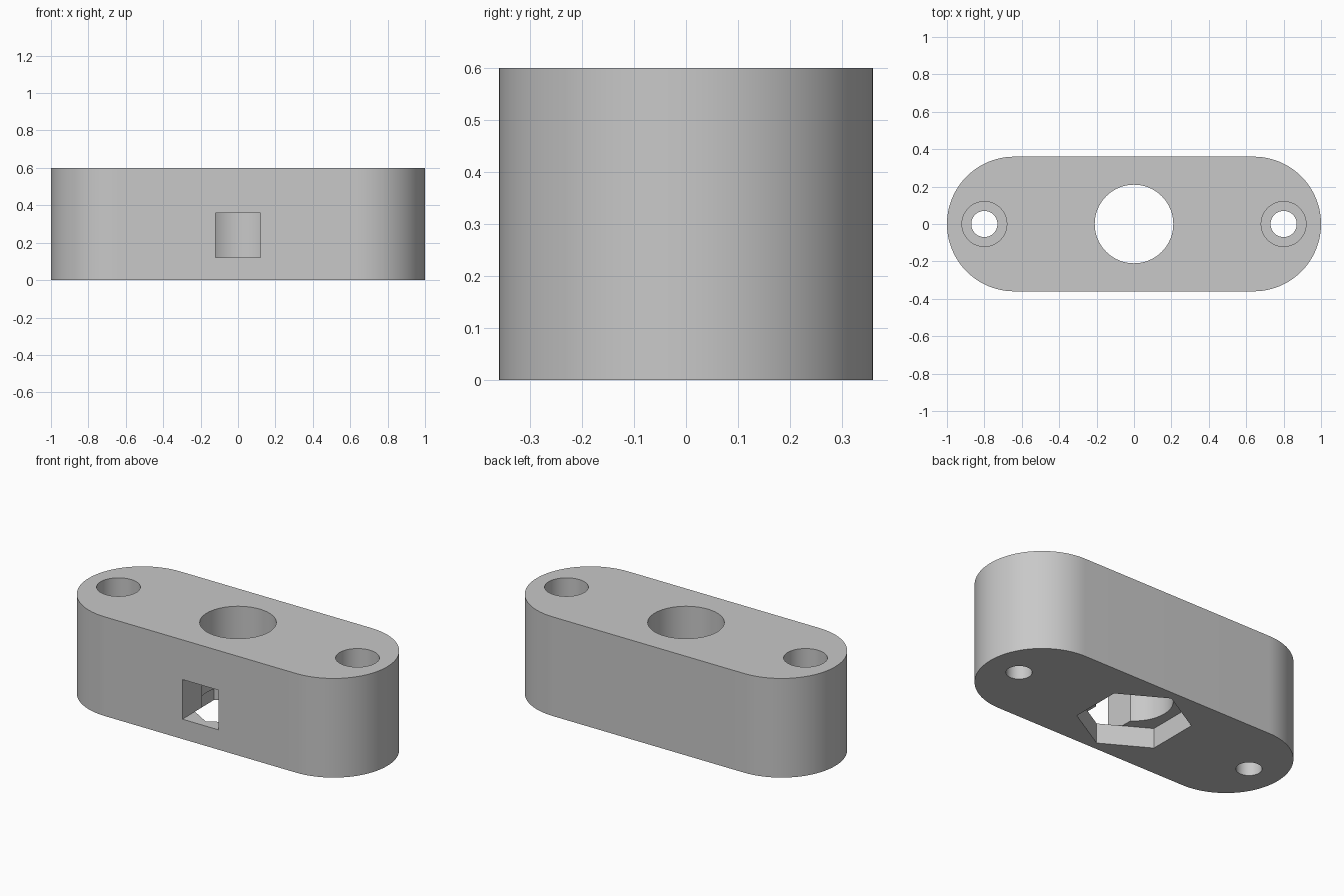
import bpy
import bmesh
from math import cos, sin, pi, radians

cube = bpy.data.objects.get("Cube")
if cube:
    bpy.data.objects.remove(cube, do_unlink=True)

# Main dimensions
HEIGHT = 0.6
END_RADIUS = 0.36
END_X = 1 - END_RADIUS
BOLT_X = 0.8
POCKET_DEPTH = 0.12
SEAT_Z = 0.2
OVER = 0.1

grey = bpy.data.materials.new("plain grey")
grey.use_nodes = True
colour = (0.58, 0.58, 0.58, 1)
grey.diffuse_color = colour
grey.node_tree.nodes["Principled BSDF"].inputs["Base Color"].default_value = colour


def prism(name, outline, z0, z1):
    """Extrude a closed outline between two heights."""
    bm = bmesh.new()
    face = bm.faces.new([bm.verts.new((x, y, z0)) for x, y in outline])
    top = bmesh.ops.extrude_face_region(bm, geom=[face])["geom"]
    verts = [v for v in top if isinstance(v, bmesh.types.BMVert)]
    bmesh.ops.translate(bm, verts=verts, vec=(0, 0, z1 - z0))
    bmesh.ops.recalc_face_normals(bm, faces=bm.faces)
    mesh = bpy.data.meshes.new(name)
    bm.to_mesh(mesh)
    bm.free()
    mesh.materials.append(grey)
    obj = bpy.data.objects.new(name, mesh)
    bpy.context.collection.objects.link(obj)
    return obj


def arc(x, radius, start, sweep, steps):
    return [(x + radius * cos(start + sweep * i / steps),
             radius * sin(start + sweep * i / steps)) for i in range(steps + 1)]


def ring(x, radius, sides, start=0):
    return arc(x, radius, start, 2 * pi, sides)[:-1]


# Rounded block
block = prism("mounting_block",
              arc(END_X, END_RADIUS, -pi / 2, pi, 48)
              + arc(-END_X, END_RADIUS, pi / 2, pi, 48), 0, HEIGHT)

# Central bore, with a hexagonal nut pocket underneath
cutters = [
    prism("central_bore", ring(0, 0.21, 96), -OVER, HEIGHT + OVER),
    prism("nut_pocket", ring(0, 0.31, 6, pi / 2), -OVER, POCKET_DEPTH),
]

# Square window from the front into the bore
w = 0.12
cutters.append(prism("front_window", [(-w, -0.5), (w, -0.5), (w, 0), (-w, 0)],
                     POCKET_DEPTH, POCKET_DEPTH + 2 * w))

# Bolt holes with wide recesses for the heads
for side in (-1, 1):
    x = side * BOLT_X
    cutters.append(prism("bolt_hole", ring(x, 0.07, 48), -OVER, HEIGHT + OVER))
    cutters.append(prism("bolt_head_recess", ring(x, 0.12, 64), SEAT_Z, HEIGHT + OVER))

bpy.ops.object.select_all(action="DESELECT")
bpy.context.view_layer.objects.active = block
block.select_set(True)

# Cut each opening, then discard its cutter
for cutter in cutters:
    cutter.hide_render = True
    mod = block.modifiers.new(cutter.name, "BOOLEAN")
    mod.operation = "DIFFERENCE"
    mod.solver = "EXACT"
    mod.object = cutter
    bpy.ops.object.modifier_apply(modifier=mod.name)
    bpy.data.objects.remove(cutter, do_unlink=True)

bpy.ops.object.shade_smooth_by_angle(angle=radians(30))
